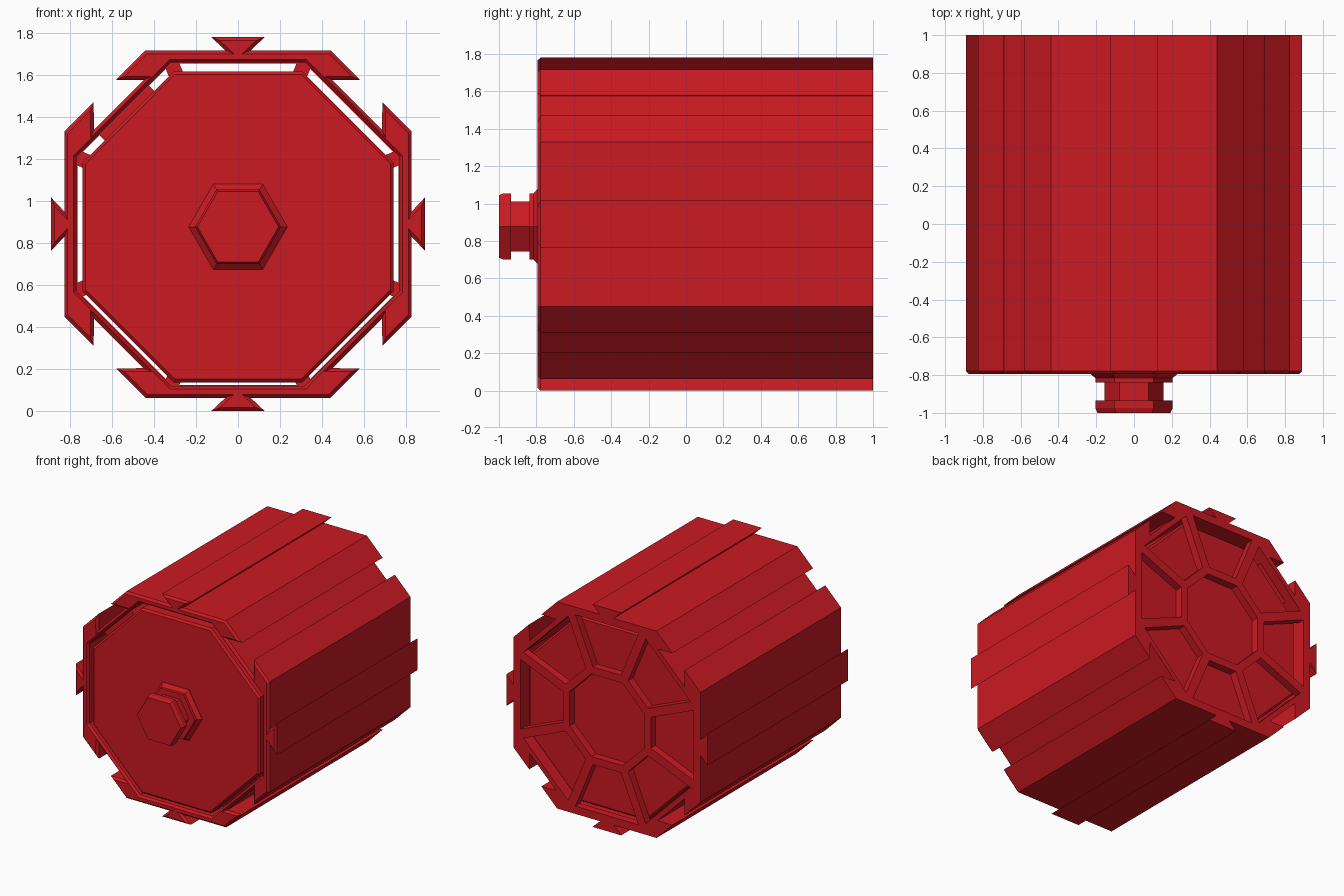
import bpy, bmesh, math
from mathutils import Vector

if "Cube" in bpy.data.objects:
    bpy.data.objects.remove(bpy.data.objects["Cube"])

CZ = 0.89        # housing axis height
RZ = 0.877       # drum axis height, resting slightly low in the housing
T = math.tan(math.pi / 8)

red = bpy.data.materials.new("red_plastic")
red.diffuse_color = (0.6, 0.01, 0.016, 1)
red.use_nodes = True
red.node_tree.nodes["Principled BSDF"].inputs["Base Color"].default_value = red.diffuse_color


def ngon(n, r, start=0.0):
    return [Vector((r * math.cos(start + 2 * math.pi * i / n),
                    r * math.sin(start + 2 * math.pi * i / n))) for i in range(n)]


def octagon(apothem):
    return ngon(8, apothem / math.cos(math.pi / 8), math.pi / 8)


def side(points, angle):
    """Turn (along, outward) points onto the side facing the given angle."""
    c, s = math.cos(angle), math.sin(angle)
    return [Vector((v * c - t * s, v * s + t * c)) for t, v in points]


def inset(poly, d):
    """Mitred inset of a counter-clockwise outline."""
    out = []
    for i, p in enumerate(poly):
        a = (p - poly[i - 1]).normalized()
        b = (poly[(i + 1) % len(poly)] - p).normalized()
        na, nb = Vector((-a.y, a.x)), Vector((-b.y, b.x))
        out.append(p + (na + nb) * d / (1 + na.dot(nb)))
    return out


def add_loft(bm, rings, cz):
    """Closed solid through (outline, y) rings."""
    loops = [[bm.verts.new((p.x, y, p.y + cz)) for p in pts] for pts, y in rings]
    for a, b in zip(loops, loops[1:]):
        for i in range(len(a)):
            j = (i + 1) % len(a)
            bm.faces.new((a[i], a[j], b[j], b[i]))
    bm.faces.new(loops[0])
    bm.faces.new(loops[-1])


def make(name, solids, cz):
    bm = bmesh.new()
    for rings in solids:
        add_loft(bm, rings, cz)
    bmesh.ops.recalc_face_normals(bm, faces=bm.faces)
    mesh = bpy.data.meshes.new(name)
    bm.to_mesh(mesh)
    bm.free()
    obj = bpy.data.objects.new(name, mesh)
    bpy.context.collection.objects.link(obj)
    mesh.materials.append(red)
    return obj


def cut(obj, cutter):
    cutter.hide_render = True
    mod = obj.modifiers.new("cut", 'BOOLEAN')
    mod.operation, mod.solver, mod.object = 'DIFFERENCE', 'EXACT', cutter
    bpy.context.view_layer.objects.active = obj
    bpy.ops.object.modifier_apply(modifier=mod.name)
    bpy.data.objects.remove(cutter)


# Housing outline: dovetail rails on four sides, matching slots on the diagonals
rail = [(-0.44, 0.827), (-0.06, 0.827), (-0.127, 0.89),
        (0.127, 0.89), (0.06, 0.827), (0.44, 0.827)]
slot = [(-0.076, 0.896), (-0.167, 0.803), (0.167, 0.803), (0.076, 0.896)]
outline = []
for k in range(4):
    outline += side(rail, k * math.pi / 2)
    outline += side(slot, k * math.pi / 2 + math.pi / 4)
housing = make("housing", [[(inset(outline, 0.016), -0.795),
                            (outline, -0.778), (outline, 1.0)]], CZ)

# Hollow interior with a chamfered front mouth
cut(housing, make("cavity_cutter", [[(octagon(0.784), -0.83), (octagon(0.784), -0.795),
                                     (octagon(0.77), -0.778), (octagon(0.77), 0.94)]], CZ))

# Spoked back wall: eight windows around an open hub
half = lambda v: v * T - 0.038
window = [(-half(0.39), 0.39), (half(0.39), 0.39),
          (half(0.765), 0.765), (-half(0.765), 0.765)]
openings = [[(side(window, k * math.pi / 4), y) for y in (0.9, 1.1)] for k in range(8)]
openings.append([(octagon(0.33), y) for y in (0.9, 1.1)])
cut(housing, make("opening_cutter", openings, CZ))

# Drum inside the housing
make("drum", [[(octagon(0.725), -0.785), (octagon(0.74), -0.77),
               (octagon(0.74), 0.92), (octagon(0.725), 0.935)]], RZ)

# Locating rib filling the gap on the upper left side
rib = side([(-0.167, 0.725), (0.167, 0.725), (0.167, 0.772), (-0.167, 0.772)],
           3 * math.pi / 4)
make("locating_rib", [[(rib, -0.74), (rib, 0.92)]], CZ)

# Hexagonal pull knob
knob = [(0.235, -0.775), (0.235, -0.79), (0.205, -0.815), (0.205, -0.838),
        (0.155, -0.838), (0.155, -0.935), (0.205, -0.935), (0.205, -0.975), (0.193, -1.0)]
make("pull_knob", [[(ngon(6, r), y) for r, y in knob]], RZ)
